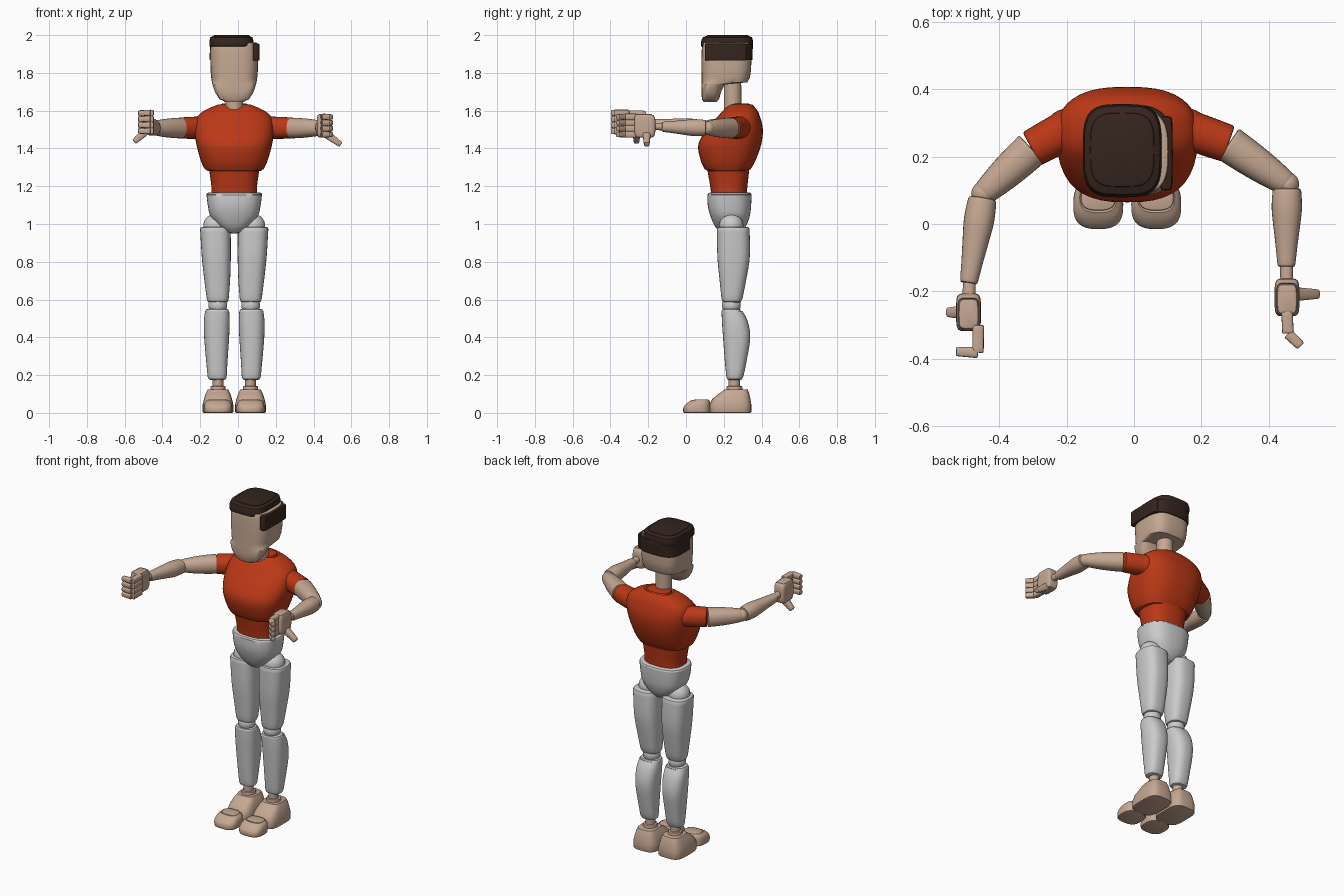
import bpy, bmesh, math
from mathutils import Vector, Matrix

if "Cube" in bpy.data.objects:
    bpy.data.objects.remove(bpy.data.objects["Cube"])

CX = -0.02          # body centre line


def material(name, rgb):
    m = bpy.data.materials.new(name)
    m.diffuse_color = (*rgb, 1)
    m.use_nodes = True
    m.node_tree.nodes["Principled BSDF"].inputs["Base Color"].default_value = m.diffuse_color
    return m


SKIN = material("skin", (0.56, 0.39, 0.29))
SHIRT = material("shirt", (0.5, 0.04, 0.008))
HAIR = material("hair_brown", (0.035, 0.018, 0.013))


def finish(name, bm, mat):
    bmesh.ops.recalc_face_normals(bm, faces=bm.faces)
    for f in bm.faces:
        f.smooth = True
    for e in bm.edges:
        if e.is_manifold:
            e.smooth = e.calc_face_angle(0) < math.radians(40)
    me = bpy.data.meshes.new(name)
    bm.to_mesh(me)
    bm.free()
    ob = bpy.data.objects.new(name, me)
    if mat:
        me.materials.append(mat)
    bpy.context.collection.objects.link(ob)
    return ob


def spline(rows, steps=4):
    out = []
    for i in range(len(rows) - 1):
        a, b, c, d = (Vector(rows[max(0, min(len(rows) - 1, i + k))]) for k in (-1, 0, 1, 2))
        for s in range(steps):
            t = s / steps
            out.append(0.5 * (2 * b + (c - a) * t + (2 * a - 5 * b + 4 * c - d) * t * t
                              + (3 * b - a - 3 * c + d) * t ** 3))
    return out + [Vector(rows[-1])]


def loft(name, rows, mat=None, power=2.5, smooth=True, rnd=0.012, matrix=None, n=40):
    """Superellipse rings; each row is (z, centre x, half width, y min, y max)."""
    rows = spline(rows) if smooth else [Vector(r) for r in rows]

    def inset(r, d, dz):
        return Vector((r[0] + dz, r[1], max(r[2] - d, 0.002), r[3] + d, r[4] - d))
    if rnd:     # rounded rims at both ends
        a, b = rows[0], rows[-1]
        rows = ([inset(a, rnd, 0), inset(a, rnd * .3, rnd * .3), inset(a, 0, rnd)] + rows[1:-1]
                + [inset(b, 0, -rnd), inset(b, rnd * .3, -rnd * .3), inset(b, rnd, 0)])
    bm = bmesh.new()
    rings = []
    for z, cx, rx, y0, y1 in rows:
        ring = []
        for k in range(n):
            a = 2 * math.pi * k / n
            c, s = math.cos(a), math.sin(a)
            ring.append(bm.verts.new((
                cx + rx * math.copysign(abs(c) ** (2 / power), c),
                (y0 + y1) / 2 + (y1 - y0) / 2 * math.copysign(abs(s) ** (2 / power), s), z)))
        rings.append(ring)
    for p, q in zip(rings, rings[1:]):
        for k in range(n):
            bm.faces.new((p[k], p[(k + 1) % n], q[(k + 1) % n], q[k]))
    bm.faces.new(rings[0])
    bm.faces.new(rings[-1])
    if matrix:
        bm.transform(matrix)
    return finish(name, bm, mat)


def limb(name, p, q, radii, mat, power=2.2, rnd=0.006, n=28):
    """Tapered limb from p to q with evenly spaced radii."""
    p, q = Vector(p), Vector(q)
    d = q - p
    m = Matrix.Translation(p) @ d.to_track_quat('Z', 'Y').to_matrix().to_4x4()
    k = len(radii) - 1
    loft(name, [(d.length * i / k, 0, r, -r, r) for i, r in enumerate(radii)],
         mat, power, True, rnd, m, n)


def ball(name, c, r, mat=None):
    bm = bmesh.new()
    bmesh.ops.create_uvsphere(bm, u_segments=28, v_segments=16, radius=r)
    bm.transform(Matrix.Translation(c))
    finish(name, bm, mat)


# Torso
loft("chest", [(1.28, CX, .15, .105, .335), (1.33, CX, .175, .08, .365), (1.42, CX, .2, .065, .398),
               (1.5, CX, .21, .11, .407), (1.565, CX, .198, .165, .393), (1.605, CX, .15, .2, .375),
               (1.637, CX, .075, .24, .345)], SHIRT, 2.6)
loft("abdomen", [(1.13, CX, .124, .135, .32), (1.2, CX, .121, .128, .325),
                 (1.33, CX, .14, .105, .34)], SHIRT)
loft("pelvis", [(.95, CX, .035, .19, .28), (.985, CX, .08, .155, .315), (1.04, CX, .125, .13, .337),
                (1.1, CX, .14, .115, .345), (1.167, CX, .148, .115, .347)], None, 2.6)

# Head
loft("neck", [(1.57, CX, .048, .2, .295), (1.77, CX, .046, .2, .292)], SKIN, 2)
loft("head", [(1.645, CX, .055, .09, .165), (1.66, CX, .078, .084, .175), (1.7, CX, .103, .082, .186),
              (1.738, CX, .115, .082, .205), (1.75, CX, .118, .082, .325), (1.775, CX, .122, .082, .338),
              (1.82, CX, .126, .082, .345), (1.92, CX, .127, .083, .347), (1.96, CX, .122, .086, .343)],
     SKIN, 3.2, smooth=False, rnd=.006)
loft("hair_back", [(1.868, CX, .13, .105, .352), (1.952, CX, .129, .105, .354)], HAIR, 3.2, rnd=.004)
loft("hair_top", [(1.94, -.035, .117, .079, .352), (1.965, -.035, .117, .079, .356),
                  (1.988, -.035, .112, .088, .35), (2.0, -.035, .095, .11, .33)],
     HAIR, 3.6, smooth=False, rnd=.004)
loft("hair_side", [(1.865, .095, .02, .1, .32), (1.955, .095, .019, .1, .32)], HAIR, 6, rnd=.006)

# Legs
for s, side in ((-1, "right"), (1, "left")):
    def x(o):
        return CX + s * o
    ball(side + "_hip_joint", (x(.1), .24, .99), .064)
    loft(side + "_thigh", [(.585, x(.087), .056, .19, .295), (.7, x(.09), .068, .178, .318),
                           (.83, x(.095), .077, .166, .338), (.985, x(.1), .081, .164, .336)], None, 2.7)
    ball(side + "_knee_joint", (x(.087), .24, .57), .05)
    loft(side + "_shin", [(.175, x(.09), .049, .215, .3), (.28, x(.092), .057, .205, .322),
                          (.4, x(.093), .066, .196, .34), (.49, x(.092), .068, .19, .325),
                          (.55, x(.09), .062, .188, .292)], None, 2.5)
    loft(side + "_ankle", [(.1, x(.086), .028, .225, .285), (.19, x(.086), .028, .225, .285)], SKIN, 2)
    loft(side + "_ankle_cuff", [(.1, x(.086), .042, .212, .3), (.142, x(.086), .04, .214, .298)],
         SKIN, 2, rnd=.005)
    loft(side + "_foot", [(0, x(.086), .081, .125, .346), (.045, x(.086), .081, .125, .346),
                          (.075, x(.086), .074, .14, .341), (.105, x(.086), .064, .178, .334),
                          (.125, x(.086), .056, .2, .328)], SKIN, 3.6, smooth=False, rnd=.005)
    loft(side + "_toes", [(0, x(.086), .073, -.014, .13), (.03, x(.086), .074, -.013, .13),
                          (.055, x(.086), .068, .01, .128), (.072, x(.086), .052, .04, .12)],
         SKIN, 2.8, rnd=.005)


# Arms: each side has its own pose
def arm(side, shoulder, cuff, elbow, wrist, palm, knuckle, bend, tip, thumb, finger_z):
    ball(side + "_shoulder_joint", shoulder, .062, SHIRT)
    limb(side + "_sleeve", shoulder, cuff, (.059, .058, .056), SHIRT)
    limb(side + "_upper_arm", cuff, elbow, (.055, .052, .046, .036), SKIN)
    ball(side + "_elbow_joint", elbow, .036, SKIN)
    e, w = Vector(elbow), Vector(wrist)
    limb(side + "_forearm", e + (w - e) * .05, e + (w - e) * .95, (.042, .045, .039, .032, .026), SKIN)
    limb(side + "_wrist", e + (w - e) * .9, Vector(palm), (.019, .019), SKIN)
    px, py, pz = palm
    loft(side + "_palm", [(pz - .062, px, .03, py - .045, py + .045), (pz - .035, px, .036, py - .055, py + .055),
                          (pz + .035, px, .036, py - .055, py + .055), (pz + .062, px, .03, py - .05, py + .04)],
         SKIN, 5, rnd=.008)
    for i, z in enumerate(finger_z):
        k, b, t = (Vector((*v, z)) for v in (knuckle, bend, tip))
        limb(f"{side}_finger_{i}_base", k, b, (.017, .017), SKIN, 4, .004, 16)
        limb(f"{side}_finger_{i}_tip", b, t, (.016, .014), SKIN, 4, .004, 16)
    limb(side + "_thumb", thumb[0], thumb[1], (.021, .018, .014), SKIN, 4, .004, 16)


arm("right", (-.2, .28, 1.51), (-.303, .223, 1.508), (-.447, .09, 1.508), (-.493, -.19, 1.53),
    (-.491, -.262, 1.54), (-.462, -.3), (-.463, -.382), (-.528, -.378),
    ((-.495, -.262, 1.485), (-.55, -.262, 1.435)), (1.588, 1.556, 1.524, 1.492))
arm("left", (.16, .28, 1.51), (.28, .238, 1.508), (.454, .118, 1.508), (.452, -.14, 1.515),
    (.454, -.218, 1.52), (.454, -.26), (.457, -.325), (.495, -.362),
    ((.468, -.208, 1.475), (.545, -.208, 1.42)), (1.567, 1.536, 1.505, 1.474))
